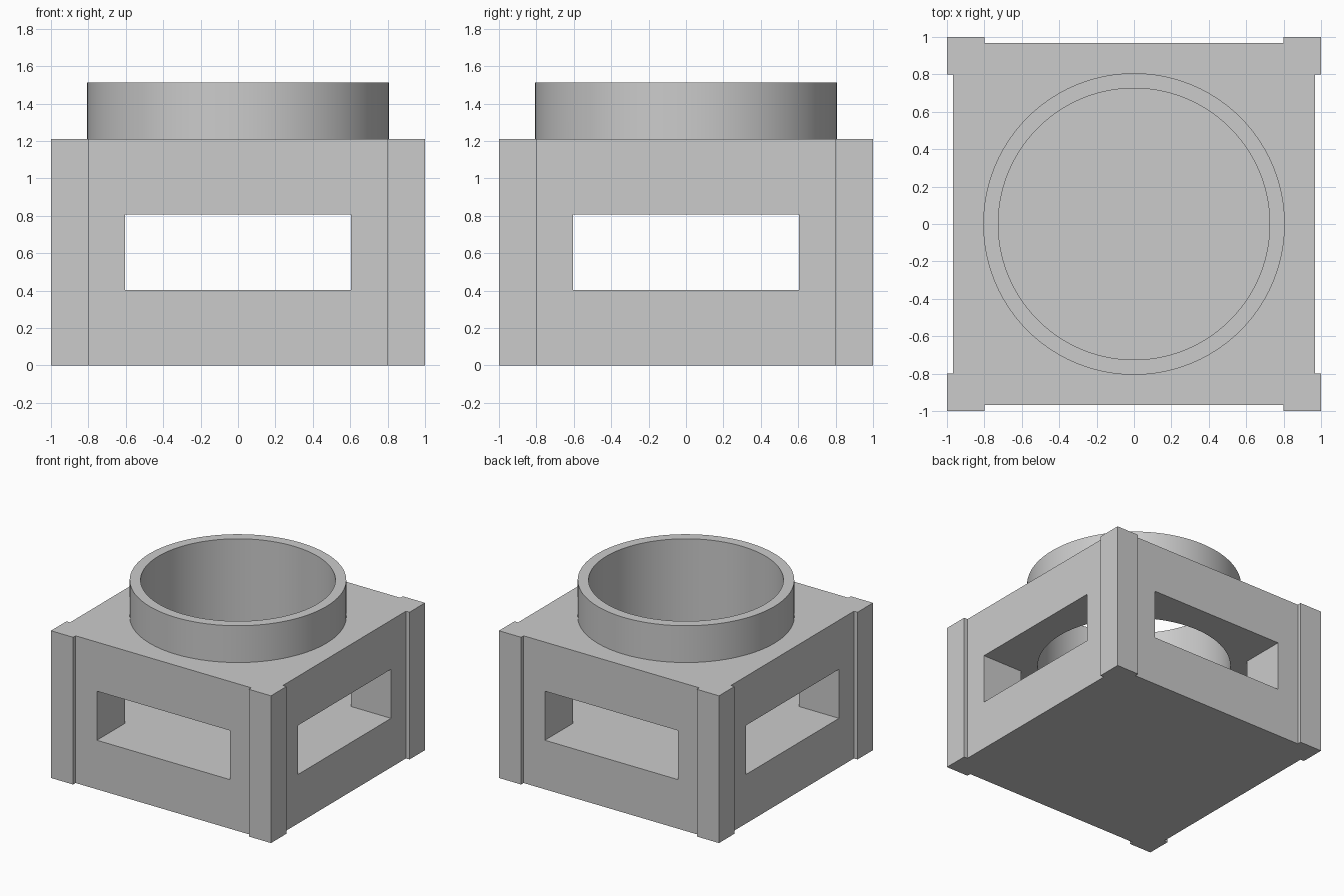
import bpy
import bmesh
from math import radians

old = bpy.data.objects.get("Cube")
if old:
    bpy.data.objects.remove(old, do_unlink=True)

grey = bpy.data.materials.new("plain_grey")
grey.use_nodes = True
colour = (0.6, 0.6, 0.6, 1)
grey.diffuse_color = colour
grey.node_tree.nodes["Principled BSDF"].inputs["Base Color"].default_value = colour

U = 2 / 9.92                       # design unit, so the footprint is 2 wide
HALF, FACE, POST = 4.96 * U, 4.8 * U, 3.96 * U
HEIGHT, COLLAR_TOP = 6 * U, 7.5 * U
OPENING, SILL, LINTEL = 3 * U, 2 * U, 4 * U
OUTER, BORE = 4 * U, 3.6 * U


def finish(name, bm):
    mesh = bpy.data.meshes.new(name)
    bmesh.ops.recalc_face_normals(bm, faces=bm.faces)
    bm.to_mesh(mesh)
    bm.free()
    obj = bpy.data.objects.new(name, mesh)
    bpy.context.collection.objects.link(obj)
    obj.data.materials.append(grey)
    return obj


def prism(name, outline, z0, z1):
    """Extrude a flat outline from z0 up to z1."""
    bm = bmesh.new()
    face = bm.faces.new([bm.verts.new((x, y, z0)) for x, y in outline])
    top = bmesh.ops.extrude_face_region(bm, geom=[face])["geom"]
    for v in top:
        if isinstance(v, bmesh.types.BMVert):
            v.co.z = z1
    return finish(name, bm)


def cylinder(name, radius, z0, z1):
    bm = bmesh.new()
    bmesh.ops.create_cone(bm, cap_ends=True, segments=96, radius1=radius,
                          radius2=radius, depth=z1 - z0)
    bmesh.ops.translate(bm, verts=bm.verts, vec=(0, 0, (z0 + z1) / 2))
    return finish(name, bm)


def turned(points):
    """Repeat one side's points by quarter turns around the centre."""
    result = []
    for _ in range(4):
        result += points
        points = [(-y, x) for x, y in points]
    return result


def combine(target, other, operation):
    mod = target.modifiers.new(operation.lower(), "BOOLEAN")
    mod.operation = operation
    mod.solver = "EXACT"
    mod.object = other
    other.hide_render = True
    bpy.context.view_layer.objects.active = target
    bpy.ops.object.modifier_apply(modifier=mod.name)
    bpy.data.objects.remove(other, do_unlink=True)


# Block with raised corner posts
side = [(-HALF, -HALF), (-POST, -HALF), (-POST, -FACE),
        (POST, -FACE), (POST, -HALF)]
housing = prism("housing", turned(side), 0, HEIGHT)

# Round collar on top
combine(housing, cylinder("collar", OUTER, LINTEL + U, COLLAR_TOP), "UNION")

# Crossing tunnels through all four sides
arm = [(-OPENING, -1.2), (OPENING, -1.2), (OPENING, -OPENING)]
combine(housing, prism("tunnel_cutter", turned(arm), SILL, LINTEL), "DIFFERENCE")

# Bore from the collar down into the tunnels
combine(housing, cylinder("bore_cutter", BORE, LINTEL - U, COLLAR_TOP + U), "DIFFERENCE")

bpy.ops.object.select_all(action="DESELECT")
housing.select_set(True)
bpy.context.view_layer.objects.active = housing
bpy.ops.object.shade_smooth_by_angle(angle=radians(30))
